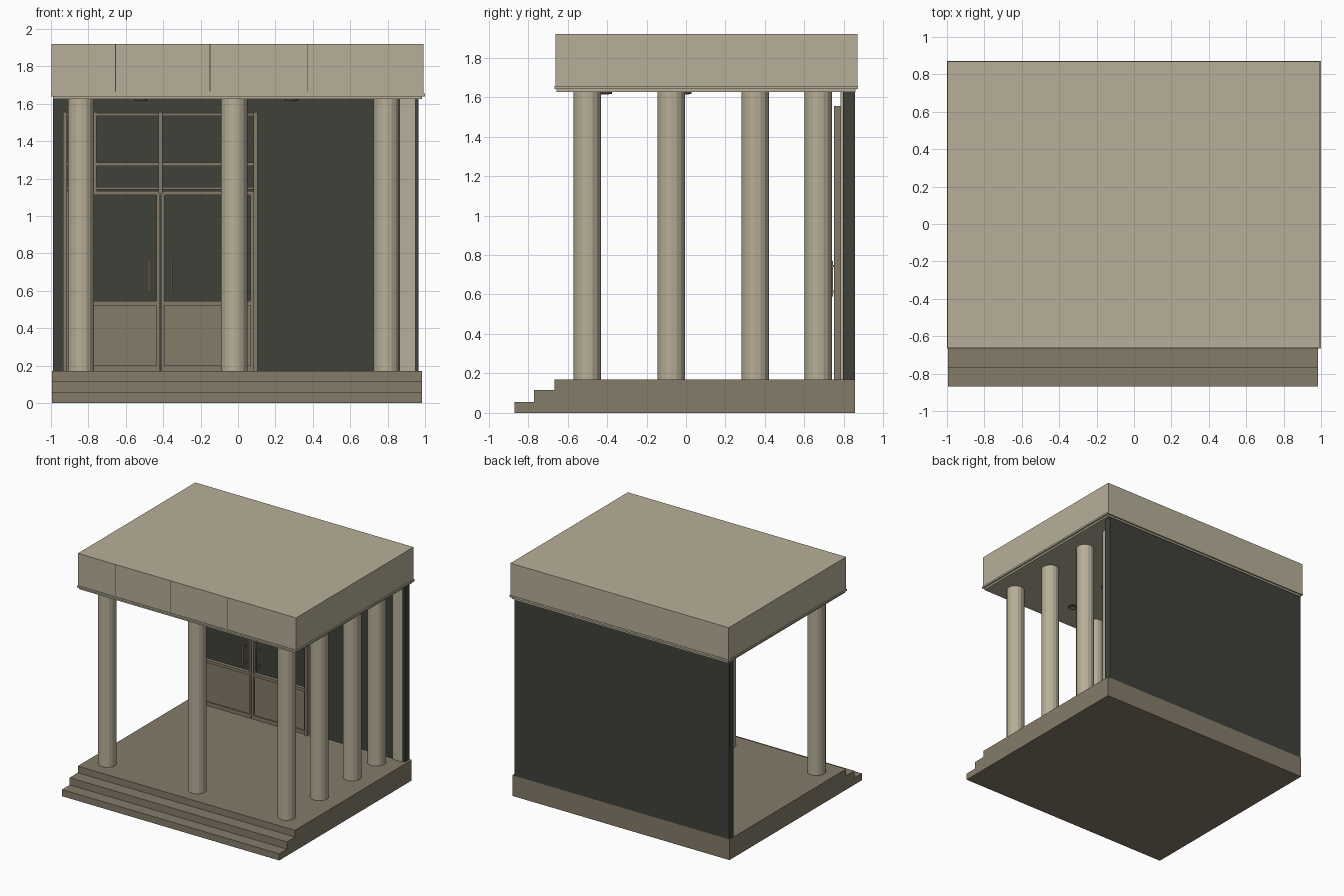
import bpy, bmesh
from mathutils import Matrix

cube = bpy.data.objects.get("Cube")
if cube:
    bpy.data.objects.remove(cube, do_unlink=True)


def material(name, rgb):
    m = bpy.data.materials.new(name)
    m.use_nodes = True
    m.diffuse_color = (*rgb, 1)
    m.node_tree.nodes["Principled BSDF"].inputs["Base Color"].default_value = (*rgb, 1)
    return m


STONE = material("light stone", (0.48, 0.43, 0.315))
BROWN = material("brown stone", (0.235, 0.2, 0.142))
DARK = material("dark wall", (0.051, 0.053, 0.042))
BRONZE = material("dark bronze", (0.07, 0.06, 0.045))


def finish(name, bm, mat):
    mesh = bpy.data.meshes.new(name)
    bm.to_mesh(mesh)
    bm.free()
    mesh.materials.append(mat)
    obj = bpy.data.objects.new(name, mesh)
    bpy.context.collection.objects.link(obj)
    return obj


def box(name, mat, xs, ys, zs):
    bm = bmesh.new()
    bmesh.ops.create_cube(bm, size=1)
    for v in bm.verts:
        for i, (lo, hi) in enumerate((xs, ys, zs)):
            v.co[i] = lo if v.co[i] < 0 else hi
    return finish(name, bm, mat)


def cylinder(name, mat, x, y, zs, r, sides):
    bm = bmesh.new()
    bmesh.ops.create_cone(bm, cap_ends=True, segments=sides, radius1=r, radius2=r,
                          depth=zs[1] - zs[0],
                          matrix=Matrix.Translation((x, y, sum(zs) / 2)))
    return finish(name, bm, mat)


# Stepped base, the steps fall away at the front only
BASE_X, BACK = (-0.995, 0.985), 0.855
for name, front, zs in (("lower_step", -0.87, (0, 0.055)),
                        ("middle_step", -0.77, (0.055, 0.115)),
                        ("porch_floor", -0.665, (0.115, 0.17))):
    box(name, BROWN, BASE_X, (front, BACK), zs)

# Back wall and corner pilaster
FLOOR, CEILING, WALL = 0.17, 1.625, 0.795
box("back_wall", DARK, (-0.99, 0.965), (WALL, BACK), (FLOOR, CEILING))
box("corner_pilaster", STONE, (0.86, 0.95), (0.783, WALL), (FLOOR, CEILING))

# Columns along the front and the left side
spots = [(-0.84, -0.5), (-0.02, -0.5)] + [(0.795, y) for y in (-0.5, -0.075, 0.35, 0.67)]
for x, y in spots:
    cylinder("column", STONE, x, y, (FLOOR, CEILING), 0.07, 16)

# Roof slab with two trim bands beneath
box("roof_soffit", STONE, (-0.99, 0.985), (-0.655, 0.86), (CEILING, 1.64))
box("roof_trim", STONE, (-1, 1), (-0.665, 0.872), (1.64, 1.655))
box("roof_slab", STONE, (-0.997, 0.992), (-0.66, 0.868), (1.655, 1.92))
for x in (-0.655, -0.15, 0.37):
    box("fascia_seam", BRONZE, (x - 0.002, x + 0.002), (-0.661, -0.659), (1.665, 1.92))

# Ceiling lamps: a ring with a small recessed lens
for x in (-0.52, 0.285):
    for y in (-0.41, -0.005):
        cylinder("lamp_ring", BRONZE, x, y, (1.615, CEILING), 0.034, 24)
        cylinder("lamp_lens", STONE, x, y, (1.613, 1.616), 0.02, 24)

# Door frame and transom bars
MID, LEFT, RIGHT = -0.415, -0.935, 0.105
FRAME_Y = (0.75, WALL)
BAR_Y = (0.765, WALL)
for x in (LEFT, RIGHT - 0.022):
    box("door_jamb", BROWN, (x, x + 0.022), FRAME_Y, (FLOOR, 1.555))
box("transom_mullion", BROWN, (MID - 0.01, MID + 0.01), FRAME_Y, (1.12, 1.555))
for x in (MID - 0.35, MID + 0.35):
    box("transom_post", BROWN, (x - 0.008, x + 0.008), BAR_Y, (1.12, 1.555))
for z, h in ((1.535, 0.015), (1.267, 0.018), (1.142, 0.014), (1.112, 0.022)):
    box("transom_bar", BROWN, (LEFT, RIGHT), BAR_Y, (z, z + h))

# Pair of door leaves mirrored about the middle
for s in (-1, 1):
    def span(a, b):
        return tuple(sorted((MID + s * a, MID + s * b)))
    box("door_inner_stile", BROWN, span(0.002, 0.022), BAR_Y, (FLOOR, 1.12))
    box("door_outer_stile", BROWN, span(0.482, 0.5), BAR_Y, (FLOOR, 1.12))
    box("door_middle_rail", BROWN, span(0.022, 0.482), BAR_Y, (0.522, 0.545))
    box("door_bottom_rail", BROWN, span(0.022, 0.482), BAR_Y, (FLOOR, 0.2))
    box("door_panel", BROWN, span(0.022, 0.482), (0.775, WALL), (0.2, 0.522))
    box("door_handle", BROWN, span(0.056, 0.066), (0.735, 0.745), (0.59, 0.77))
    for z in (0.61, 0.74):
        box("handle_mount", BROWN, span(0.056, 0.066), (0.745, WALL), (z, z + 0.01))
